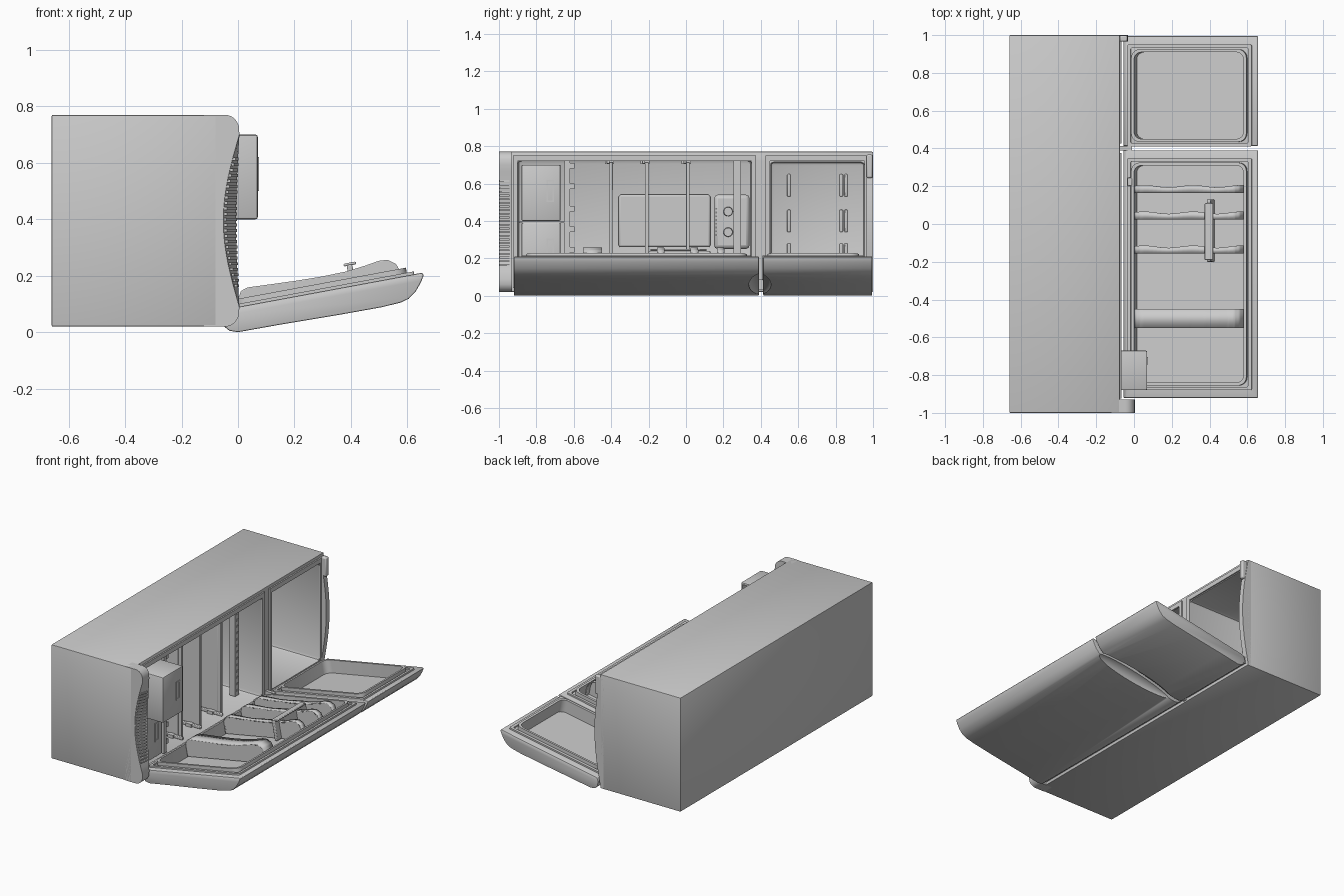
import bpy, bmesh, math
from mathutils import Matrix, Vector

if "Cube" in bpy.data.objects:
    bpy.data.objects.remove(bpy.data.objects["Cube"])

TILT = math.radians(10.5)
DOOR = Matrix.Translation((0, 0, 0.09)) @ Matrix.Rotation(-TILT, 4, 'Y')   # open-door frame


def finish(bm, name, bevel=0, segs=2, mat=None):
    bmesh.ops.recalc_face_normals(bm, faces=bm.faces)
    me = bpy.data.meshes.new(name)
    bm.to_mesh(me)
    bm.free()
    ob = bpy.data.objects.new(name, me)
    bpy.context.collection.objects.link(ob)
    if mat:
        ob.matrix_world = mat
    if bevel:
        m = ob.modifiers.new("bevel", 'BEVEL')
        m.width, m.segments, m.limit_method = bevel, segs, 'ANGLE'
        m.angle_limit = math.radians(40)
    return ob


def loft(name, a, b, **kw):
    bm = bmesh.new()
    ra = [bm.verts.new(p) for p in a]
    rb = [bm.verts.new(p) for p in b]
    n = len(a)
    bm.faces.new(ra)
    bm.faces.new(rb[::-1])
    for i in range(n):
        bm.faces.new((ra[i], ra[(i + 1) % n], rb[(i + 1) % n], rb[i]))
    return finish(bm, name, **kw)


def prism(name, xz, y0, y1, **kw):
    return loft(name, [(x, y0, z) for x, z in xz], [(x, y1, z) for x, z in xz], **kw)


def box(name, x0, x1, y0, y1, z0, z1, **kw):
    return prism(name, [(x0, z0), (x1, z0), (x1, z1), (x0, z1)], y0, y1, **kw)


def rounded_block(name, x0, x1, y0, y1, z0, z1, r, **kw):
    pts = []
    for cx, cy, a0 in ((x1 - r, y1 - r, 0), (x0 + r, y1 - r, 90), (x0 + r, y0 + r, 180), (x1 - r, y0 + r, 270)):
        for k in range(6):
            a = math.radians(a0 + k * 18)
            pts.append((cx + r * math.cos(a), cy + r * math.sin(a)))
    return loft(name, [(x, y, z0) for x, y in pts], [(x, y, z1) for x, y in pts], **kw)


def apply_mods(ob):
    bpy.context.view_layer.objects.active = ob
    for m in list(ob.modifiers):
        bpy.ops.object.modifier_apply(modifier=m.name)


def cut(ob, cutter):
    bpy.context.view_layer.update()
    m = ob.modifiers.new("cut", 'BOOLEAN')
    m.object, m.operation, m.solver = cutter, 'DIFFERENCE', 'EXACT'
    apply_mods(ob)
    bpy.data.objects.remove(cutter)


# Cabinet lying on its side, with two compartments
cabinet = box("cabinet", -0.66, -0.075, -1, 1, 0.02, 0.77, bevel=0.005)
cut(cabinet, box("c", -0.60, 0.1, -0.90, 0.35, 0.065, 0.725, bevel=0.02))
cut(cabinet, box("c", -0.60, 0.1, 0.45, 0.955, 0.075, 0.715, bevel=0.02))

# Raised frames around the openings
for nm, y0, y1 in (("fridge", -0.90, 0.35), ("freezer", 0.45, 0.955)):
    f = box(nm + "_frame", -0.078, -0.066, y0 - 0.025, y1 + 0.025, 0.04, 0.75)
    cut(f, box("c", -0.1, 0, y0, y1, 0.07, 0.72))

# Top cap with bowed front, and hinge blocks
N = 16
bow = [(-0.078 + 0.045 * math.sin(math.pi * i / N), 0.025 + 0.74 * i / N) for i in range(N + 1)]
prism("top_cap", bow + [(-0.1, 0.765), (-0.1, 0.025)], 0.965, 1.0)
box("hinge_cover", -0.075, -0.035, 0.965, 0.998, 0.63, 0.755, bevel=0.008)
box("middle_hinge", -0.08, -0.01, 0.39, 0.412, 0.03, 0.09)

# Bottom plinth with a hollowed grille face
corner = [(90 - k * 15) for k in range(6)]


def plinth_ring(y, dip):
    top = [(-0.045 + 0.05 * math.cos(math.radians(a)), 0.715 + 0.055 * math.sin(math.radians(a))) for a in corner]
    mid = [(0.005 - dip * math.sin(math.pi * i / N), 0.70 - 0.61 * i / N) for i in range(N + 1)]
    low = [(x, 0.79 - z) for x, z in reversed(top)]
    return [(x, y, z) for x, z in [(-0.12, 0.77)] + top + mid + low + [(-0.12, 0.02)]]


loft("plinth", plinth_ring(-1, 0.057), plinth_ring(-0.93, 0.012))
for i in range(24):
    z = 0.16 + i * 0.0195
    s = math.sin(math.pi * (0.70 - z) / 0.61)
    x0, x1 = 0.005 - 0.057 * s, 0.005 - 0.012 * s
    tri = [(x0 + .002, -0.998), (x0 + 0.012, -0.998), (x1 + .003, -0.945), (x1 - 0.02, -0.945)]
    loft("grille_slat", [(x, y, z) for x, y in tri], [(x, y, z + 0.010) for x, y in tri])

# Shelves with side rails
for y in (-0.40, -0.21, 0.01):
    box("shelf", -0.59, -0.14, y - 0.005, y + 0.005, 0.08, 0.71)
    box("shelf_trim", -0.15, -0.125, y - 0.01, y + 0.01, 0.075, 0.715, bevel=0.003)
    for z0, z1 in ((0.065, 0.085), (0.705, 0.725)):
        box("shelf_rail", -0.58, -0.11, y - 0.024, y - 0.008, z0, z1, bevel=0.004)
        for k in range(4):
            box("rail_rib", -0.54 + k * 0.11, -0.50 + k * 0.11, y - 0.034, y + 0.016, z0, z1)
box("drawer_cover", -0.59, -0.10, -0.645, -0.632, 0.07, 0.72)
box("drawer_cover_trim", -0.11, -0.085, -0.65, -0.62, 0.07, 0.72)
for z in (0.12, 0.23, 0.34, 0.45, 0.57, 0.68):
    box("cover_tab", -0.12, -0.09, -0.62, -0.595, z, z + 0.03)

# Two drawers, the upper one pulled out
for nm, x0, x1, z0, z1 in (("lower_drawer", -0.53, -0.085, 0.08, 0.39), ("upper_drawer", -0.39, 0.07, 0.40, 0.70)):
    d = box(nm, x0, x1, -0.88, -0.67, z0, z1, bevel=0.008)
    cut(d, box("c", x0 + 0.012, x1 - 0.012, -0.868, -0.5, z0 + 0.012, z1 - 0.012))
    zc = (z0 + z1) / 2 + 0.01
    g = box(nm + "_pull", x1 - 0.010, x1 + 0.004, -0.745, -0.705, zc - 0.06, zc + 0.06)
    cut(g, box("c", x1 - 0.004, x1 + 0.02, -0.737, -0.713, zc - 0.05, zc + 0.05))
box("drawer_divider", -0.58, -0.09, -0.89, -0.65, 0.388, 0.398)

# Rear air duct with vents, control box, knobs
duct = box("air_duct", -0.61, -0.56, -0.36, 0.13, 0.26, 0.54, bevel=0.01)
for yc in (-0.28, -0.12, 0.05):
    for zc in (0.30, 0.495):
        for k in (-1, 0, 1):
            y = yc + k * 0.027
            box("duct_vent", -0.562, -0.556, y - 0.009, y + 0.009, zc - 0.03, zc + 0.03)
box("control_box", -0.61, -0.42, 0.15, 0.34, 0.25, 0.54, bevel=0.02)
for z in (0.34, 0.45):
    bm = bmesh.new()
    bmesh.ops.create_cone(bm, cap_ends=True, segments=24, radius1=0.026, radius2=0.023, depth=0.04)
    finish(bm, "knob", mat=Matrix.Translation((-0.41, 0.225, z)) @ Matrix.Rotation(math.pi / 2, 4, 'Y'))
for i in range(8):
    box("control_rib", -0.425, -0.415, 0.16, 0.18, 0.32 + i * 0.02, 0.33 + i * 0.02)
box("light_strip", -0.24, -0.20, 0.255, 0.295, 0.07, 0.72)
for i in range(15):
    z = 0.10 + i * 0.042
    box("strip_stud", -0.202, -0.196, 0.269, 0.281, z, z + 0.012)

# Freezer rear vents
for y in (0.55, 0.83, 0.855):
    for z in (0.22, 0.40, 0.59):
        box("freezer_vent", -0.605, -0.592, y - 0.009, y + 0.009, z - 0.06, z + 0.06, bevel=0.005)

# Doors: bowed skin, gasket frame, sunken liner, shared finger scoop
skin = [(-0.045, 0), (-0.062, -0.02), (-0.062, -0.058), (-0.045, -0.078), (-0.016, -0.088), (0.12, -0.089),
        (0.35, -0.093), (0.50, -0.094), (0.57, -0.090), (0.60, -0.082), (0.63, -0.060), (0.655, -0.030),
        (0.668, -0.008), (0.662, 0)]
for nm, y0, y1, b0, b1 in (("fridge_door", -0.92, 0.39, -0.84, 0.31), ("freezer_door", 0.413, 0.995, 0.45, 0.91)):
    door = prism(nm, skin, y0, y1, mat=DOOR, bevel=0.006)
    cut(door, rounded_block("c", 0.005, 0.595, b0, b1, -0.055, 0.1, 0.04, mat=DOOR))
    bm = bmesh.new()
    bmesh.ops.create_uvsphere(bm, u_segments=40, v_segments=20, radius=1)
    bmesh.ops.transform(bm, verts=bm.verts, matrix=Matrix.Translation((0.32, 0.395, -0.10))
                        @ Matrix.Diagonal((0.30, 0.06, 0.045, 1)))
    cut(door, finish(bm, "c", mat=DOOR))
    for part, g, r, h in (("gasket", 0.04, 0.018, 0.010), ("liner_rim", 0.015, 0.015, 0.028)):
        f = rounded_block(nm + "_" + part, 0.005 - g, 0.595 + g, b0 - g, b1 + g, -0.003, h, 0.045 if g < .03 else 0.01, mat=DOOR)
        k = 0 if part == "liner_rim" else 0.022
        cut(f, rounded_block("c", 0.005 - k, 0.595 + k, b0 - k, b1 + k, -0.1, 0.1, 0.04 if k == 0 else 0.01, mat=DOOR))

# Door bins: floor plate and curved front wall with a wavy edge
curve = [(0.012, -0.05), (0.012, 0.03), (0.022, 0.05), (0.045, 0.058), (0.13, 0.054), (0.22, 0.05), (0.31, 0.048),
         (0.40, 0.050), (0.47, 0.058), (0.52, 0.066), (0.55, 0.064), (0.575, 0.045), (0.588, 0.01), (0.588, -0.05)]


def bin_wall(y0, y1, wave):
    bm = bmesh.new()
    pts = [Vector(p).lerp(Vector(q), t / 4) for p, q in zip(curve, curve[1:]) for t in range(4)] + [Vector(curve[-1])]
    rows = [(bm.verts.new((p.x, y0, p.y)), bm.verts.new((p.x, y1 + wave * math.sin(p.x * 24), p.y))) for p in pts]
    for a, b in zip(rows, rows[1:]):
        bm.faces.new((a[0], b[0], b[1], a[1]))
    ob = finish(bm, "bin_wall", mat=DOOR)
    m = ob.modifiers.new("thick", 'SOLIDIFY')
    m.thickness, m.offset = 0.007, 0


for y0, y1, wave in ((0.165, 0.20, 0.006), (0.025, 0.06, 0.006), (-0.155, -0.12, 0.006), (-0.55, -0.45, 0)):
    prism("bin_floor", curve, y0, y0 + 0.01, mat=DOOR)
    bin_wall(y0, y1, wave)
box("bin_divider", 0.405, 0.425, -0.20, 0.13, -0.05, 0.075, mat=DOOR, bevel=0.005)
box("bin_divider_cap", 0.395, 0.44, -0.19, 0.11, 0.072, 0.082, mat=DOOR, bevel=0.004)
box("door_latch", -0.03, -0.005, 0.20, 0.245, 0.0, 0.03, mat=DOOR, bevel=0.005)

# Shading
for ob in bpy.context.scene.objects:
    ob.select_set(True)
bpy.context.view_layer.objects.active = cabinet
bpy.ops.object.shade_smooth_by_angle(angle=math.radians(30))
